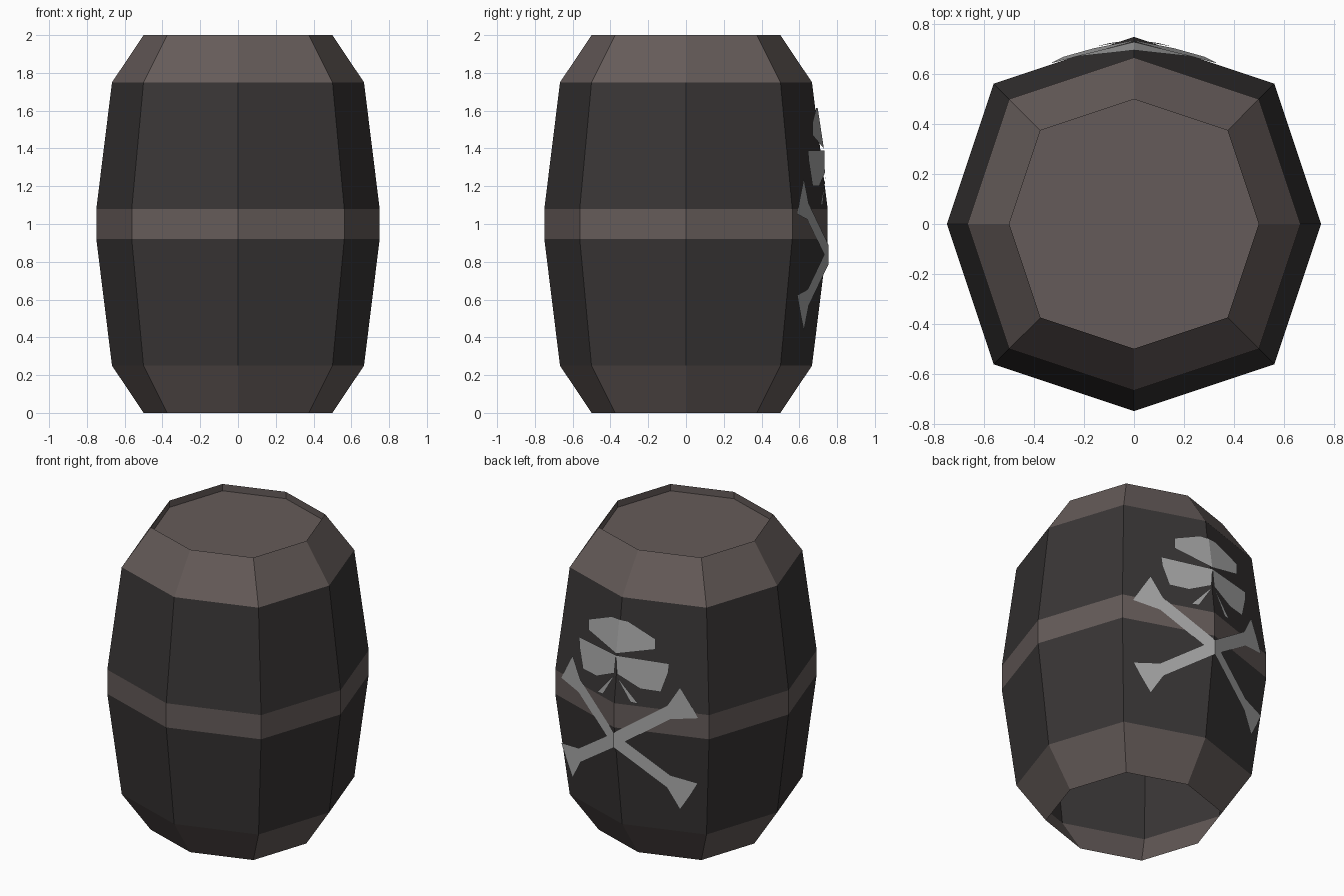
import bpy, bmesh

if "Cube" in bpy.data.objects:
    bpy.data.objects.remove(bpy.data.objects["Cube"])


def material(name, r, g, b):
    m = bpy.data.materials.new(name)
    m.diffuse_color = (r, g, b, 1)
    m.use_nodes = True
    m.node_tree.nodes["Principled BSDF"].inputs["Base Color"].default_value = m.diffuse_color
    return m


IRON = material("hoop_brown", 0.13, 0.105, 0.1)
WOOD = material("dark_wood", 0.04, 0.036, 0.036)
PAINT = material("grey_paint", 0.4, 0.4, 0.4)


def finish(name, bm, mats):
    me = bpy.data.meshes.new(name)
    bm.to_mesh(me)
    bm.free()
    for m in mats:
        me.materials.append(m)
    ob = bpy.data.objects.new(name, me)
    bpy.context.collection.objects.link(ob)
    return ob


# eight-sided ring whose diagonal corners sit at 0.75 of the radius
OCT = [(1, 0), (.75, .75), (0, 1), (-.75, .75),
       (-1, 0), (-.75, -.75), (0, -1), (.75, -.75)]


def ring(bm, r, z):
    return [bm.verts.new((x * r, y * r, z)) for x, y in OCT]


def barrel():
    bm = bmesh.new()
    profile = [(.5, 0), (.667, .25), (.75, .92), (.75, 1.08),
               (.667, 1.75), (.5, 2), (.5, 1.955)]
    rings = [ring(bm, r, z) for r, z in profile]
    for k, (a, b) in enumerate(zip(rings, rings[1:])):
        for i in range(8):
            j = (i + 1) % 8
            f = bm.faces.new((a[i], a[j], b[j], b[i]))
            f.material_index = 1 if k in (1, 3) else 0
    bm.faces.new(rings[-1])  # sunken lid; the bottom stays open
    return finish("barrel", bm, [IRON, WOOD])


def emblem(name, outlines):
    """Flat outlines on the +x half of the back, mirrored to the other half."""
    bm = bmesh.new()
    for pts in outlines:
        for s in (1, -1):
            f = bm.faces.new([bm.verts.new((s * x, y, z)) for x, y, z in pts])
            f.normal_update()
            if f.normal.y < 0:
                f.normal_flip()
    bmesh.ops.remove_doubles(bm, verts=bm.verts, dist=1e-4)
    return finish(name, bm, [PAINT])


barrel()

# skull: brow, cheeks and teeth
emblem("skull_brow", [[(0, .73, 1.40), (.245, .67, 1.47), (.245, .67, 1.54),
                       (.06, .69, 1.615), (0, .697, 1.615)]])
emblem("skull_cheeks", [[(0, .732, 1.39), (.33, .645, 1.39), (.325, .65, 1.33),
                         (.285, .67, 1.2), (.16, .705, 1.2), (.01, .735, 1.27)]])
emblem("skull_teeth", [[(.01, .738, 1.25), (.025, .737, 1.24),
                        (.15, .712, 1.10), (.10, .725, 1.105)]])

# crossed bones: one half-bone outline, mirrored up/down and left/right
half_bone = [(0, 0), (0, .05), (.315, .27), (.393, .405),
             (.455, .30), (.5, .215), (.335, .185), (.07, 0)]
emblem("crossed_bones", [[(u, .755 - u / 3, .838 + s * v) for u, v in half_bone]
                         for s in (1, -1)])
